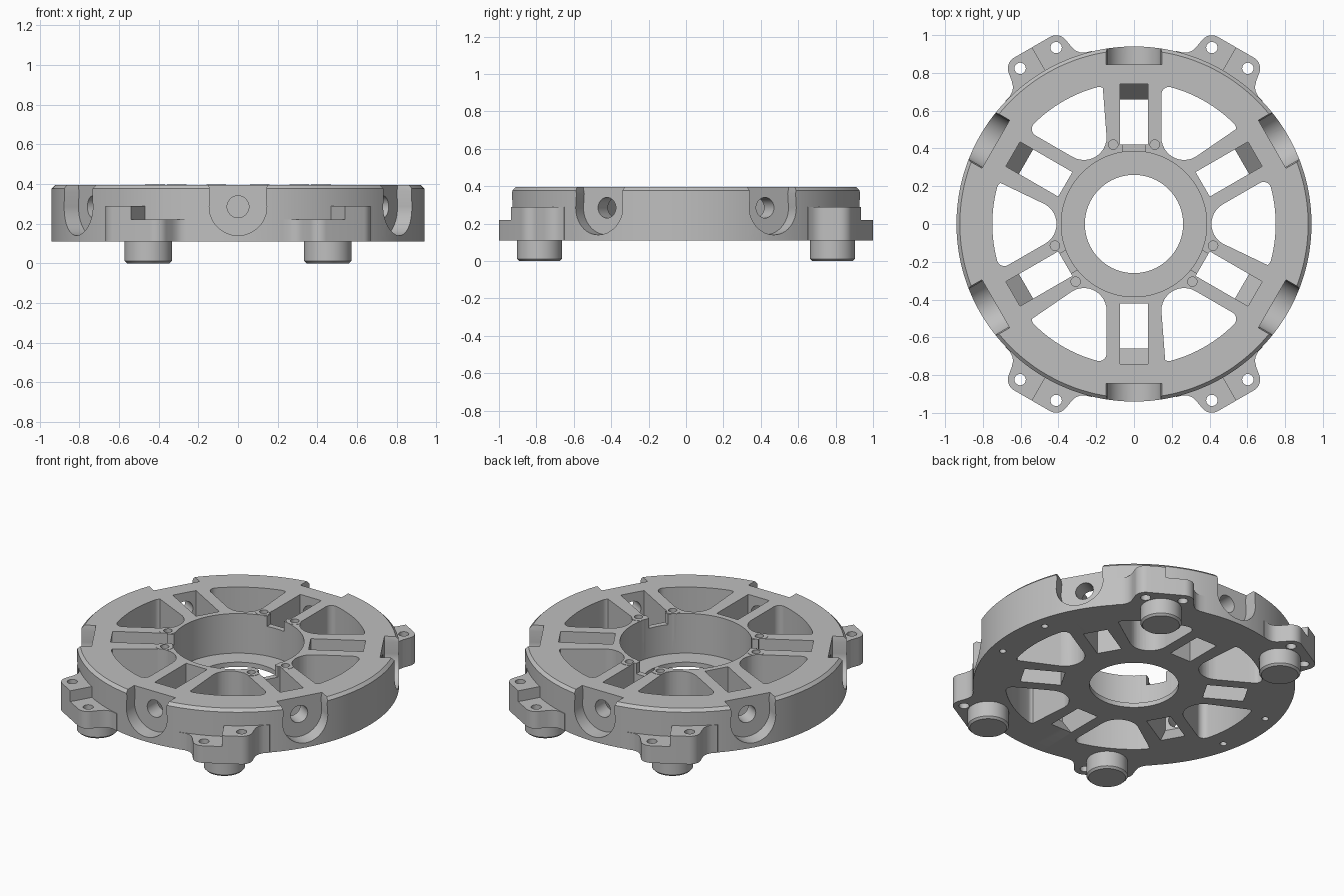
import bpy, bmesh, math
from math import pi, sin, cos, radians
from mathutils import Matrix, Vector

cube = bpy.data.objects.get("Cube")
if cube:
    bpy.data.objects.remove(cube, do_unlink=True)

grey = bpy.data.materials.new("machined_grey")
grey.use_nodes = True
colour = (0.52, 0.52, 0.52, 1)
grey.diffuse_color = colour
grey.node_tree.nodes["Principled BSDF"].inputs["Base Color"].default_value = colour

BOTTOM, TOP = 0.11, 0.395
SIX = [radians(30 + 60 * k) for k in range(6)]       # spoke directions
THREE = [radians(a) for a in (90, 210, 330)]         # boss pair directions
RADIAL = Matrix(((0, 0, 1, 0), (1, 0, 0, 0), (0, 1, 0, 0), (0, 0, 0, 1)))
UPRIGHT = Matrix.Rotation(pi / 2, 4, 'X')


def turn(a):
    return Matrix.Rotation(a, 4, 'Z')


def at(r, t, a):
    return turn(a) @ Matrix.Translation((r, t, 0))


def arc(cx, cy, r, a0, a1, n=12):
    return [(cx + r * cos(radians(a0 + (a1 - a0) * i / n)),
             cy + r * sin(radians(a0 + (a1 - a0) * i / n))) for i in range(n + 1)]


def circle(r, n=32):
    return arc(0, 0, r, 0, 360, n)[:-1]


def prism(bm, pts, z0, z1, m=Matrix()):
    """Extrude a flat outline from z0 to z1, then place it."""
    low = [bm.verts.new(m @ Vector((x, y, z0))) for x, y in pts]
    high = [bm.verts.new(m @ Vector((x, y, z1))) for x, y in pts]
    bm.faces.new(low[::-1])
    bm.faces.new(high)
    for i in range(len(pts)):
        j = (i + 1) % len(pts)
        bm.faces.new((low[i], low[j], high[j], high[i]))


def lathe(bm, pts, steps):
    """Spin a closed radius/height outline about the z axis."""
    vs = [bm.verts.new((r, 0, z)) for r, z in pts]
    es = [bm.edges.new((vs[i], vs[(i + 1) % len(vs)])) for i in range(len(vs))]
    bmesh.ops.spin(bm, geom=vs + es, cent=(0, 0, 0), axis=(0, 0, 1),
                   angle=2 * pi, steps=steps)
    bmesh.ops.remove_doubles(bm, verts=bm.verts, dist=1e-5)


def finish(bm, name):
    bmesh.ops.recalc_face_normals(bm, faces=bm.faces)
    me = bpy.data.meshes.new(name)
    bm.to_mesh(me)
    bm.free()
    me.materials.append(grey)
    ob = bpy.data.objects.new(name, me)
    bpy.context.collection.objects.link(ob)
    return ob


def combine(target, pieces, operation='DIFFERENCE'):
    """Boolean a list of (outline, z0, z1, matrix) prisms with the target."""
    bm = bmesh.new()
    for p in pieces:
        prism(bm, *p)
    tool = finish(bm, "tool")
    tool.hide_render = True
    mod = target.modifiers.new("bool", 'BOOLEAN')
    mod.operation, mod.object, mod.solver = operation, tool, 'EXACT'
    bpy.context.view_layer.objects.active = target
    bpy.ops.object.modifier_apply(modifier=mod.name)
    bpy.data.objects.remove(tool, do_unlink=True)


def smooth(ob):
    bpy.ops.object.select_all(action='DESELECT')
    ob.select_set(True)
    bpy.context.view_layer.objects.active = ob
    bpy.ops.object.shade_smooth_by_angle(angle=radians(28))


# Ring body with a chamfered rim and a stepped centre bore
bm = bmesh.new()
lathe(bm, [(0.26, BOTTOM), (0.94, BOTTOM), (0.94, TOP - 0.018), (0.922, TOP),
           (0.385, TOP), (0.385, 0.14), (0.26, 0.14)], 144)
body = finish(bm, "ring_body")

# Screw bosses in pairs around the bore
bosses = [at(0.42, s * 0.11, a) for a in THREE for s in (-1, 1)]
combine(body, [(circle(0.05), 0.25, TOP + 0.002, m) for m in bosses], 'UNION')

# Six rounded windows between the spokes
half_spoke, corner, outer = 0.145, 0.04, 0.75
off = 30 - math.degrees(math.asin((half_spoke + corner) / (outer - corner)))
cx, cy = (outer - corner) * cos(radians(off)), (outer - corner) * sin(radians(off))
window = (arc(0.53, 0, 0.12, 120, 240)
          + arc(cx, -cy, corner, -60, -off, 8)
          + arc(0, 0, outer, -off, off, 16)[1:-1]
          + arc(cx, cy, corner, off, 120, 8))
combine(body, [(window, 0, 0.6, turn(a + pi / 6)) for a in SIX])

# Slots along the spokes, sloping at the outer end
slot = [(0.42, 0), (0.66, 0), (0.66, BOTTOM), (0.74, 0.22), (0.74, 0.6), (0.42, 0.6)]
combine(body, [(slot, -0.075, 0.075, turn(a) @ UPRIGHT) for a in SIX])

# Round-bottomed pockets in the rim, each with a radial hole
pocket = arc(0, 0.285, 0.145, 180, 360, 24) + [(0.14, 0.36), (0.152, 0.42),
                                               (-0.152, 0.42), (-0.14, 0.36)]
combine(body, [(pocket, 0.845, 1.05, turn(a) @ RADIAL) for a in SIX])
combine(body, [(circle(0.055), 0.7, 0.9,
                turn(a) @ Matrix.Translation((0, 0, 0.285)) @ RADIAL) for a in SIX])

# Notches between bosses, and the screw holes
notch = [(0.3, -0.06), (0.45, -0.06), (0.45, 0.06), (0.3, 0.06)]
combine(body, [(notch, 0.33, 0.5, turn(a)) for a in THREE])
combine(body, [(circle(0.025, 20), 0.3, 0.5, m) for m in bosses])
combine(body, [(circle(0.02, 20), 0.05, 0.2, Matrix.Translation((x, y, 0)))
               for x in (-0.84, 0.84) for y in (-0.19, 0.19)])
smooth(body)

# Four mounting lugs, each with a low half and a tall half, and a round foot
half_lug = ([(0.8, 0), (1.08, 0)] + arc(1.015, 0.11, 0.065, 0, 80, 10)
            + [(0.98, 0.182), (0.95, 0.191), (0.93, 0.206), (0.915, 0.23),
               (0.905, 0.265), (0.8, 0.265)])
for name, deg, low_side in (("back_left", 60, 1), ("back_right", 120, -1),
                            ("front_right", 240, 1), ("front_left", 300, -1)):
    a = radians(deg)
    for label, side, height in (("low", low_side, 0.22), ("tall", -low_side, 0.29)):
        bm = bmesh.new()
        prism(bm, [(x, side * y) for x, y in half_lug], BOTTOM, height, turn(a))
        lug = finish(bm, f"{name}_{label}_lug")
        combine(lug, [(circle(0.03, 24), 0, 0.5, at(1.015, side * 0.11, a))])
        smooth(lug)
    bm = bmesh.new()
    lathe(bm, [(0, 0), (0.108, 0), (0.12, 0.012), (0.12, 0.13), (0, 0.13)], 48)
    foot = finish(bm, f"{name}_foot")
    foot.location = (0.905 * cos(a), 0.905 * sin(a), 0)
    smooth(foot)
